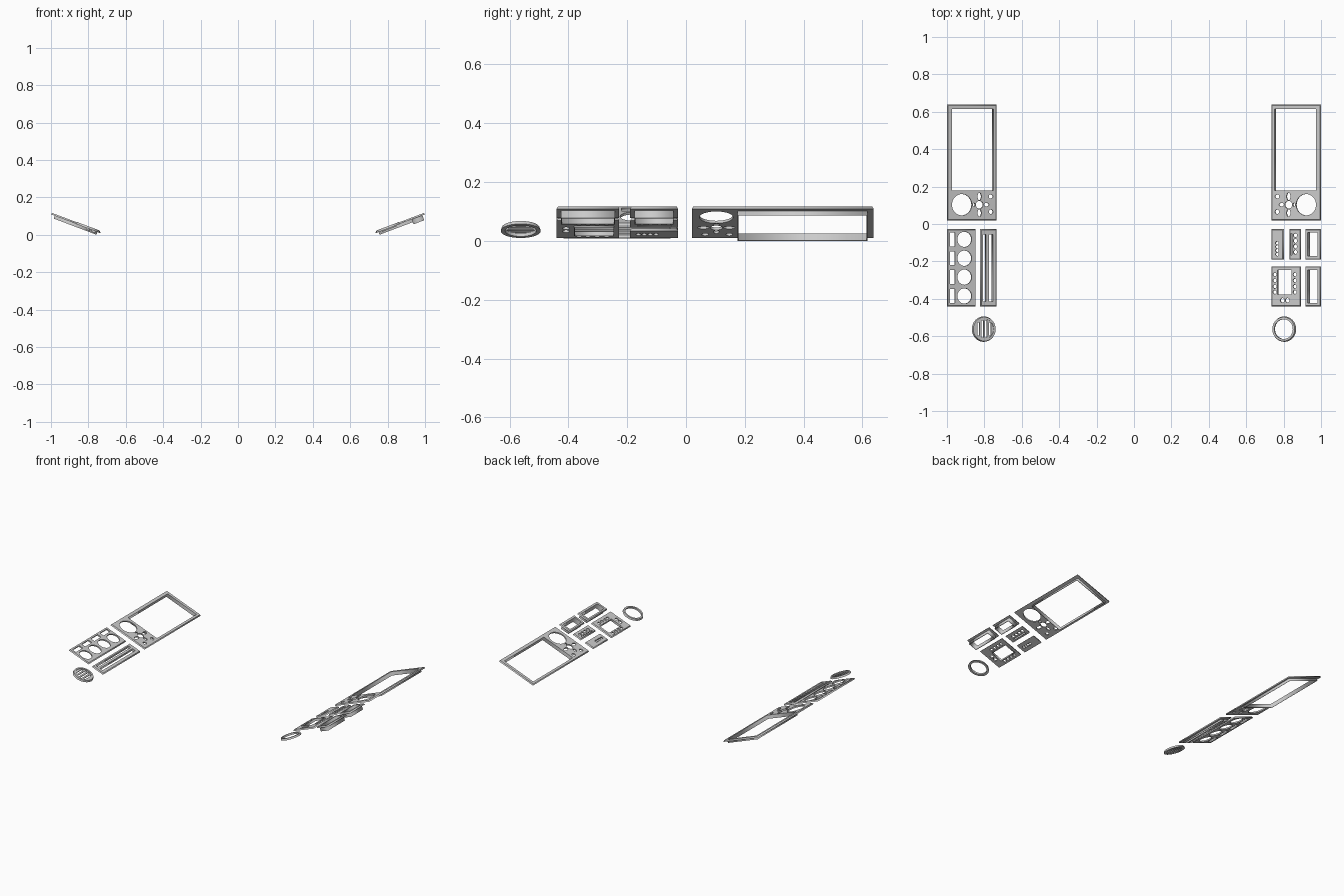
import bpy, bmesh, math

if "Cube" in bpy.data.objects:
    bpy.data.objects.remove(bpy.data.objects["Cube"])

TILT = math.atan2(0.100, 0.265)
C, S = math.cos(TILT), math.sin(TILT)
X0, Z0 = 0.733, 0.018          # inner top edge of both tilted consoles


def U(x):
    return (x - X0) / C        # distance along the slope for a given |x|


def rect(x0, x1, y0, y1, grow=0.0):
    a, b = U(x0) - grow, U(x1) + grow
    return [(a, y0 - grow), (b, y0 - grow), (b, y1 + grow), (a, y1 + grow)]


def oval(x, y, rx, ry=None, n=32):
    ry = ry or rx
    return [(U(x) + rx * math.cos(2 * math.pi * i / n),
             y + ry * math.sin(2 * math.pi * i / n)) for i in range(n)]


def plate(name, side, outline, holes, top=0.0, depth=0.009, chamfer=0.004):
    """Extruded outline with openings, laid on the sloped console plane."""
    cu = bpy.data.curves.new(name + "_profile", 'CURVE')
    cu.dimensions, cu.fill_mode, cu.extrude = '2D', 'BOTH', depth / 2
    for loop in [outline] + holes:
        sp = cu.splines.new('POLY')
        sp.points.add(len(loop) - 1)
        for p, (u, v) in zip(sp.points, loop):
            p.co = (u, v, 0, 1)
        sp.use_cyclic_u = True
    tmp = bpy.data.objects.new(name + "_tmp", cu)
    bpy.context.collection.objects.link(tmp)
    dg = bpy.context.evaluated_depsgraph_get()
    me = bpy.data.meshes.new_from_object(tmp.evaluated_get(dg))
    bpy.data.objects.remove(tmp)
    bm = bmesh.new()
    bm.from_mesh(me)
    bmesh.ops.remove_doubles(bm, verts=bm.verts, dist=1e-5)
    us, vs = [p[0] for p in outline], [p[1] for p in outline]
    cu_, cv_ = (min(us) + max(us)) / 2, (min(vs) + max(vs)) / 2
    hu, hv = (max(us) - min(us)) / 2, (max(vs) - min(vs)) / 2
    for v in bm.verts:
        u, y, h = v.co
        # sloped outer rim
        if h > 0 and any(abs(u - p[0]) + abs(y - p[1]) < 1e-4 for p in outline):
            u = cu_ + (u - cu_) * (1 - chamfer / hu)
            y = cv_ + (y - cv_) * (1 - chamfer / hv)
        h += top - depth / 2
        v.co = (side * (X0 + u * C - h * S), y, Z0 + u * S + h * C)
    bmesh.ops.recalc_face_normals(bm, faces=bm.faces)
    bm.to_mesh(me)
    bm.free()
    me.name = name
    ob = bpy.data.objects.new(name, me)
    bpy.context.collection.objects.link(ob)
    return ob


def well(name, side, box, depth, wall=0.003):
    """Thin walls dropping below a rectangular opening."""
    plate(name, side, rect(*box, grow=wall), [rect(*box)],
          top=-0.001, depth=depth, chamfer=0)


L, R = -1, 1

# Display frames with round opening and direction pad, both sides
for side, tag in ((L, "left"), (R, "right")):
    win = (0.751, 0.974, 0.178, 0.614)
    holes = [rect(*win), oval(0.920, 0.103, 0.057, n=40),
             oval(0.826, 0.103, 0.021),
             oval(0.826, 0.147, 0.011, 0.020, 16), oval(0.826, 0.059, 0.011, 0.020, 16),
             oval(0.788, 0.103, 0.014, 0.010, 16), oval(0.857 - 0.001, 0.103, 0.006, 0.010, 16)]
    holes += [oval(0.765, y, 0.012, n=16) for y in (0.147, 0.065)]
    plate(f"{tag}_display_frame", side, rect(X0, 0.997, 0.02, 0.638), holes)
    well(f"{tag}_display_well", side, win, 0.024)

# Left: gauge panel with four dials and label windows
holes = []
for y in (-0.082, -0.183, -0.284, -0.385):
    holes += [oval(0.906, y, 0.041), rect(0.956, 0.983, y - 0.037, y + 0.037)]
plate("gauge_panel", L, rect(0.845, 0.997, -0.44, -0.027), holes)

# Left: slider panel with two long slots
slots = [(0.755, 0.776, -0.415, -0.055), (0.790, 0.806, -0.415, -0.055)]
plate("slider_panel", L, rect(X0, 0.819, -0.44, -0.027), [rect(*s) for s in slots])
for i, s in enumerate(slots):
    well(f"slider_well_{i}", L, s, 0.018, 0.002)

# Left: round speaker grille with rim
plate("speaker_rim", L, oval(0.80, -0.562, 0.068, n=40),
      [oval(0.80, -0.562, 0.053, n=40)], top=0.002, depth=0.012)
bars = []
for dx in (-0.030, -0.010, 0.010, 0.030):
    h = math.sqrt(0.046 ** 2 - dx ** 2)
    bars.append(rect(0.80 + dx - 0.005, 0.80 + dx + 0.005, -0.562 - h, -0.562 + h))
plate("speaker_grille", L, oval(0.80, -0.562, 0.054, n=40), bars,
      top=-0.002, depth=0.006, chamfer=0)

# Right: round bezel
plate("round_bezel", R, oval(0.80, -0.562, 0.068, n=40),
      [oval(0.80, -0.562, 0.053, n=40)], top=0.002, depth=0.012)

# Right: small switch panels
plate("switch_panel_inner", R, rect(X0, 0.799, -0.19, -0.027),
      [oval(0.765, y, 0.009, n=16) for y in (-0.102, -0.122, -0.142, -0.162)])
plate("switch_panel_middle", R, rect(0.829, 0.891, -0.19, -0.027),
      [oval(0.862, y, 0.011, n=16) for y in (-0.06, -0.09, -0.12, -0.15)]
      + [rect(0.838, 0.845, -0.165, -0.05)])

# Right: keypad panel with screen opening and buttons
win = (0.768, 0.842, -0.378, -0.247)
holes = [rect(*win)]
for y in (-0.27, -0.302, -0.334, -0.364):
    holes += [oval(x, y, 0.010, n=16) for x in (0.752, 0.858 + 0.002)]
holes += [oval(x, -0.408, 0.012, n=16) for x in (0.793, 0.820)]
plate("keypad_panel", R, rect(X0, 0.891, -0.44, -0.227), holes)
well("keypad_well", R, win, 0.014, 0.002)

# Right: deep trays along the outer edge
for tag, y0, y1 in (("upper", -0.19, -0.027), ("lower", -0.44, -0.227)):
    win = (0.928, 0.980, y0 + 0.018, y1 - 0.018)
    plate(f"{tag}_tray_frame", R, rect(0.914, 0.997, y0, y1), [rect(*win)])
    well(f"{tag}_tray_well", R, win, 0.036)
